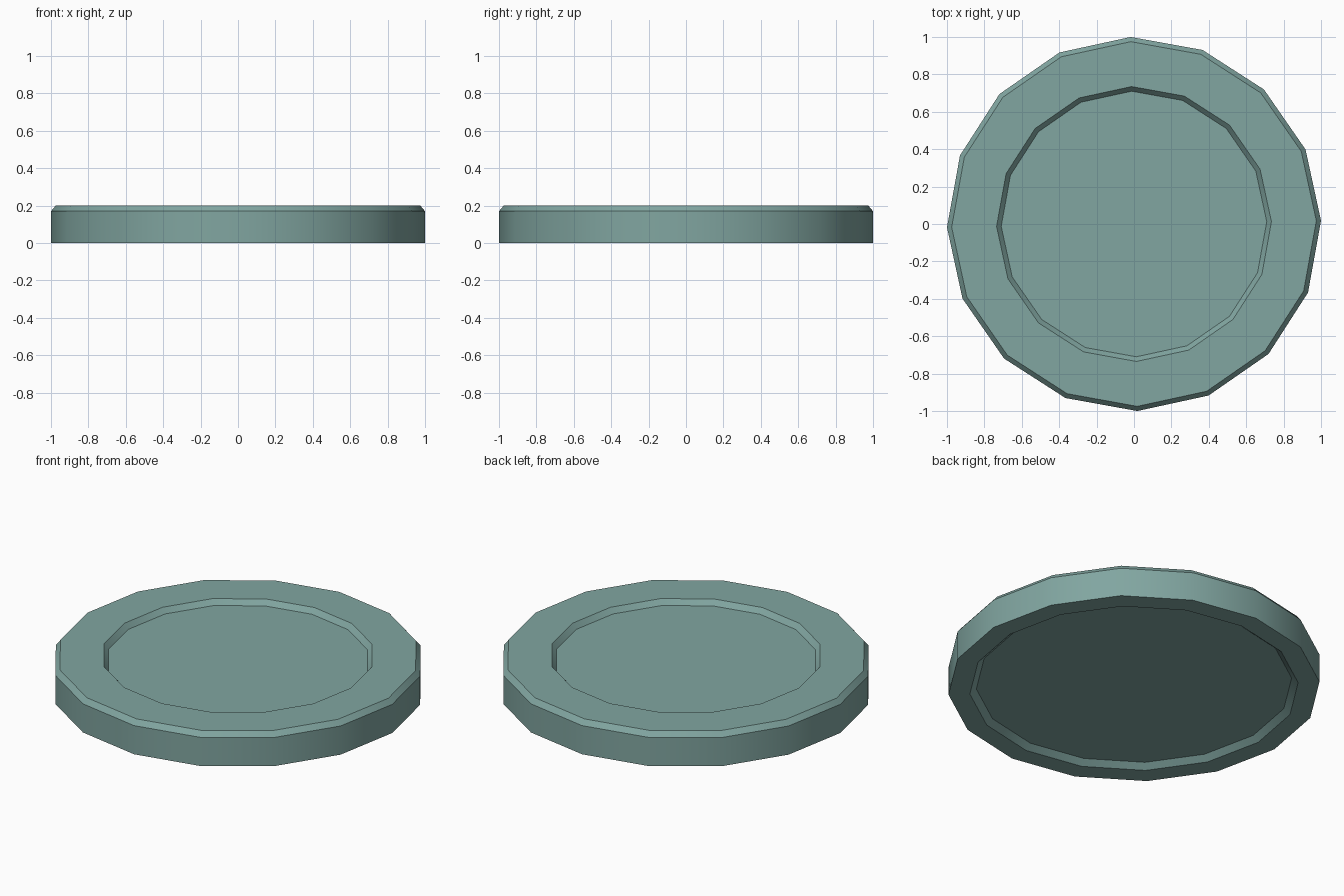
import bpy
import bmesh
import math

if "Cube" in bpy.data.objects:
    bpy.data.objects.remove(bpy.data.objects["Cube"])

SIDES = 16
TWIST = math.radians(1.0)

# Radius and height, from the underside recess out and over to the top recess
PROFILE = [
    (0.85, 0.03), (0.885, 0.0),    # underside recess
    (1.0, 0.0), (1.0, 0.17),       # outer wall
    (0.975, 0.2),                  # chamfered top edge
    (0.735, 0.2), (0.71, 0.17),    # top recess
]


def ring(bm, radius, z):
    step = 2 * math.pi / SIDES
    return [bm.verts.new((radius * math.cos(TWIST + i * step),
                          radius * math.sin(TWIST + i * step), z))
            for i in range(SIDES)]


bm = bmesh.new()
rings = [ring(bm, r, z) for r, z in PROFILE]
for low, high in zip(rings, rings[1:]):
    for i in range(SIDES):
        j = (i + 1) % SIDES
        bm.faces.new((low[i], low[j], high[j], high[i]))

# Recess floors
bm.faces.new(list(reversed(rings[0])))
bm.faces.new(rings[-1])
bmesh.ops.recalc_face_normals(bm, faces=bm.faces[:])

mesh = bpy.data.meshes.new("round_base")
bm.to_mesh(mesh)
bm.free()
base = bpy.data.objects.new("round_base", mesh)
bpy.context.collection.objects.link(base)

# Muted green colour
mat = bpy.data.materials.new("muted_green")
mat.diffuse_color = (0.22, 0.38, 0.355, 1)
mat.use_nodes = True
mat.node_tree.nodes["Principled BSDF"].inputs["Base Color"].default_value = mat.diffuse_color
mesh.materials.append(mat)

# Smooth round the wall, keep the rims crisp
bpy.context.view_layer.objects.active = base
base.select_set(True)
bpy.ops.object.shade_smooth_by_angle(angle=math.radians(30))
